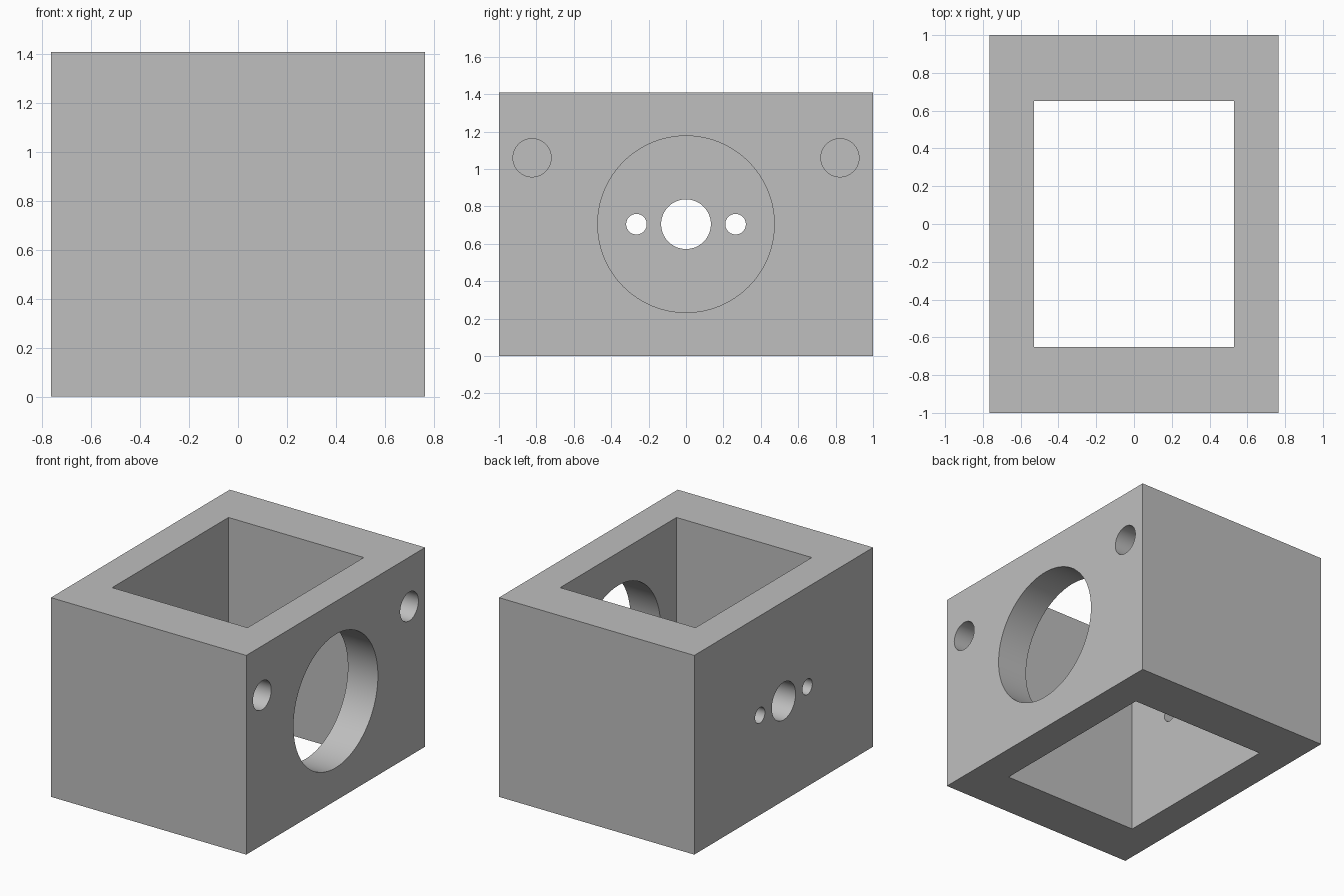
import bpy
import math

default = bpy.data.objects.get("Cube")
if default:
    bpy.data.objects.remove(default, do_unlink=True)

# Overall sizes
HALF_X, HALF_Y, HEIGHT = 0.765, 1.0, 1.41
INNER_X, INNER_Y = 0.53, 0.65
MID_Z = HEIGHT / 2

grey = bpy.data.materials.new("plain grey")
grey.use_nodes = True
colour = (0.52, 0.52, 0.52, 1)
grey.diffuse_color = colour
grey.node_tree.nodes["Principled BSDF"].inputs["Base Color"].default_value = colour


def block(name, half_x, half_y, height):
    bpy.ops.mesh.primitive_cube_add(size=2, location=(0, 0, MID_Z))
    obj = bpy.context.object
    obj.name = name
    obj.scale = (half_x, half_y, height / 2)
    bpy.ops.object.transform_apply(location=True, rotation=False, scale=True)
    obj.data.materials.append(grey)
    return obj


def bore(name, radius, y, z, x_start, x_end, sides=64):
    """Cylinder lying along x, used to drill a hole."""
    bpy.ops.mesh.primitive_cylinder_add(
        vertices=sides, radius=radius, depth=x_end - x_start,
        location=((x_start + x_end) / 2, y, z), rotation=(0, math.pi / 2, 0))
    obj = bpy.context.object
    obj.name = name
    obj.data.materials.append(grey)
    return obj


housing = block("housing", HALF_X, HALF_Y, HEIGHT)

# Rectangular shaft, large opening on the +x wall, shaft hole on the -x wall
cutters = [
    block("shaft_cutter", INNER_X, INNER_Y, HEIGHT + 0.4),
    bore("large_opening_cutter", 0.472, 0, MID_Z, 0.2, 1, 128),
    bore("centre_hole_cutter", 0.133, 0, MID_Z, -1, -0.2),
]
# Paired screw holes and blind mounting holes
for side in (-1, 1):
    cutters.append(bore("screw_hole_cutter", 0.055, side * 0.265, MID_Z, -1, -0.2))
    cutters.append(bore("mounting_hole_cutter", 0.102, side * 0.823, 1.06, 0.1, 1))

for cutter in cutters:
    cutter.hide_render = True
    cut = housing.modifiers.new("cut", "BOOLEAN")
    cut.operation = "DIFFERENCE"
    cut.solver = "EXACT"
    cut.object = cutter
    bpy.ops.object.select_all(action="DESELECT")
    housing.select_set(True)
    bpy.context.view_layer.objects.active = housing
    bpy.ops.object.modifier_apply(modifier=cut.name)
    bpy.data.objects.remove(cutter, do_unlink=True)

bpy.ops.object.shade_smooth_by_angle(angle=math.radians(30))
